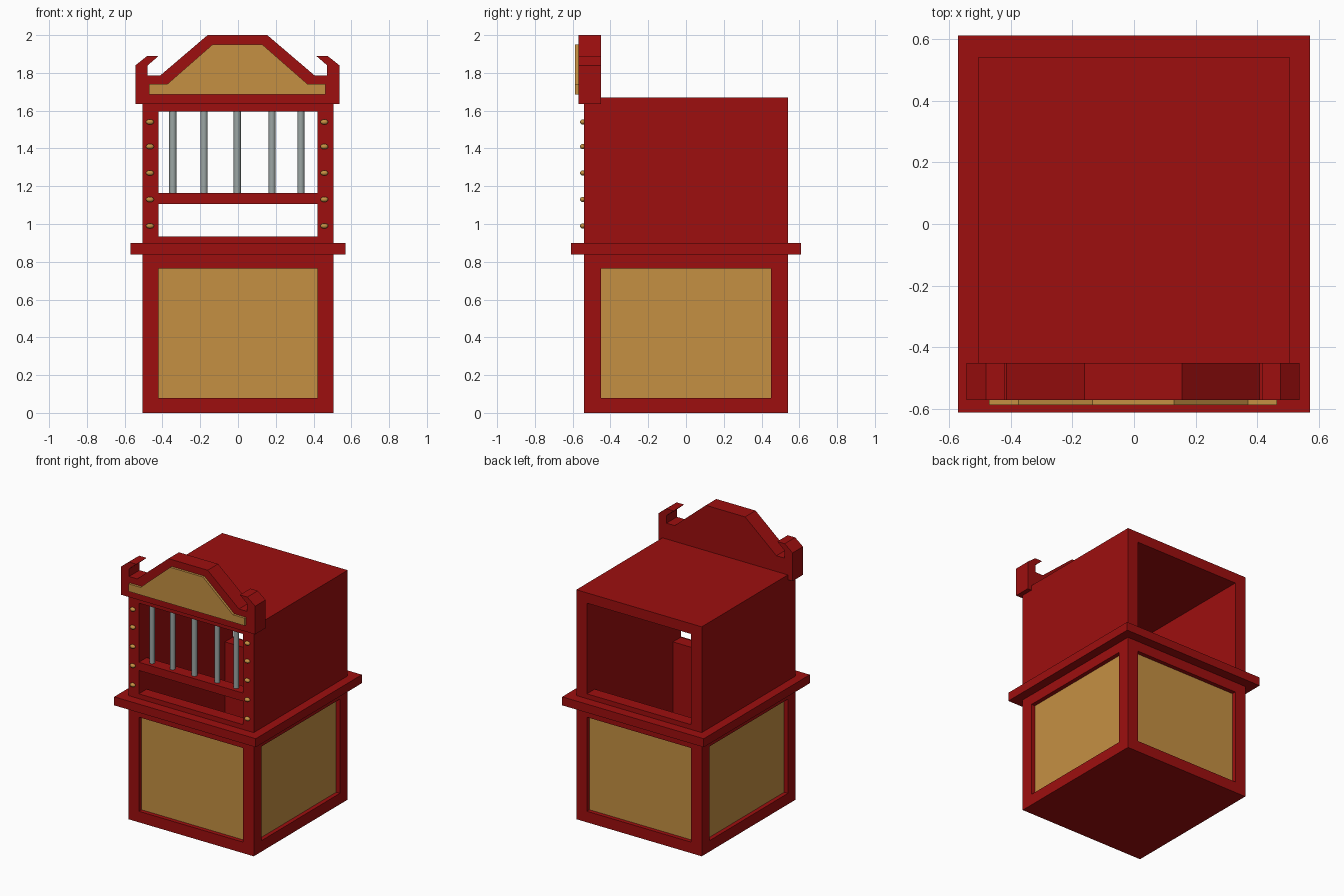
import bpy, bmesh, math

if "Cube" in bpy.data.objects:
    bpy.data.objects.remove(bpy.data.objects["Cube"])


def material(name, rgb):
    m = bpy.data.materials.new(name)
    m.diffuse_color = (*rgb, 1)
    m.use_nodes = True
    m.node_tree.nodes["Principled BSDF"].inputs["Base Color"].default_value = m.diffuse_color
    return m


RED = material("red paint", (0.34, 0.0045, 0.0045))
GOLD = material("gold panel", (0.56, 0.28, 0.055))
STEEL = material("grey steel", (0.33, 0.38, 0.37))


def finish(name, bm, mat):
    bmesh.ops.recalc_face_normals(bm, faces=bm.faces[:])
    me = bpy.data.meshes.new(name)
    bm.to_mesh(me)
    bm.free()
    me.materials.append(mat)
    ob = bpy.data.objects.new(name, me)
    bpy.context.collection.objects.link(ob)
    return ob


def box(name, x, y, z, mat=RED):
    """Box from (min, max) ranges on each axis."""
    bm = bmesh.new()
    bmesh.ops.create_cube(bm, size=1)
    for v in bm.verts:
        for i, r in enumerate((x, y, z)):
            v.co[i] = r[1] if v.co[i] > 0 else r[0]
    return finish(name, bm, mat)


def cut(ob, x, y, z):
    cutter = box("cutter", x, y, z)
    cutter.hide_render = True
    mod = ob.modifiers.new("cut", 'BOOLEAN')
    mod.operation, mod.solver, mod.object = 'DIFFERENCE', 'EXACT', cutter
    bpy.context.view_layer.objects.active = ob
    bpy.ops.object.modifier_apply(modifier=mod.name)
    bpy.data.objects.remove(cutter)


def slab(name, half, y, mat, shift=-0.003):
    """Mirror a half outline (x, z) and extrude it between two y values."""
    pts = half + [(-a, b) for a, b in reversed(half)]
    bm = bmesh.new()
    face = bm.faces.new([bm.verts.new((a + shift, y[0], b)) for a, b in pts])
    ext = bmesh.ops.extrude_face_region(bm, geom=[face])["geom"]
    for v in ext:
        if isinstance(v, bmesh.types.BMVert):
            v.co.y = y[1]
    return finish(name, bm, mat)


def span(a):
    return (-a, a)


W, D = 0.505, 0.54      # half width and half depth of the booth
IW, ID = 0.42, 0.45     # half width and half depth inside

# Hollow booth with front and back windows
booth = box("booth_body", span(W), span(D), (0, 1.67))
cut(booth, span(IW), span(ID), (0.08, 1.595))
cut(booth, span(IW), span(0.7), (0.935, 1.595))

# Recessed gold panels on all four sides of the base
PZ = (0.08, 0.765)
for s, side, face in ((-1, "left", "front"), (1, "right", "back")):
    def rng(a, b):
        return tuple(sorted((s * a, s * b)))
    cut(booth, span(IW), rng(D - 0.04, D + 0.1), PZ)
    cut(booth, rng(W - 0.04, W + 0.1), span(ID), PZ)
    box(face + "_panel", span(IW), rng(D - 0.04, D - 0.03), PZ, GOLD)
    box(side + "_panel", rng(W - 0.04, W - 0.03), span(ID), PZ, GOLD)

# Counter ledge around the booth
ledge = box("counter_ledge", span(0.57), span(0.61), (0.838, 0.90))
cut(ledge, span(W - 0.01), span(D - 0.01), (0.7, 1.0))

# Crossbar and window bars
box("window_crossbar", span(IW), (-D, -ID), (1.105, 1.165))
for i, x in enumerate((-0.345, -0.18, -0.004, 0.18, 0.333)):
    bpy.ops.mesh.primitive_cylinder_add(vertices=16, radius=0.019, depth=0.45,
                                        location=(x, -0.495, 1.38))
    bar = bpy.context.object
    bar.name = f"window_bar_{i + 1}"
    bar.data.materials.append(STEEL)
    bpy.ops.object.shade_smooth_by_angle(angle=math.radians(40))

# Rivets down both front posts
for x in (-0.466, 0.457):
    for z in (0.99, 1.13, 1.27, 1.41, 1.54):
        bpy.ops.mesh.primitive_uv_sphere_add(segments=16, ring_count=8, radius=1,
                                             location=(x, -0.546, z))
        rivet = bpy.context.object
        rivet.name = "post_rivet"
        rivet.scale = (0.021, 0.015, 0.014)
        rivet.data.materials.append(GOLD)
        bpy.ops.object.shade_smooth_by_angle(angle=math.radians(60))

# Sign board with hooked ends, and its raised gold plate
slab("sign_board", [(-0.54, 1.635), (-0.54, 1.84), (-0.477, 1.89), (-0.417, 1.89),
                    (-0.475, 1.84), (-0.475, 1.785), (-0.41, 1.785), (-0.158, 2.0)],
     (-0.57, -0.45), RED)
slab("sign_plate", [(-0.467, 1.685), (-0.467, 1.74), (-0.372, 1.74), (-0.132, 1.95)],
     (-0.587, -0.56), GOLD)
